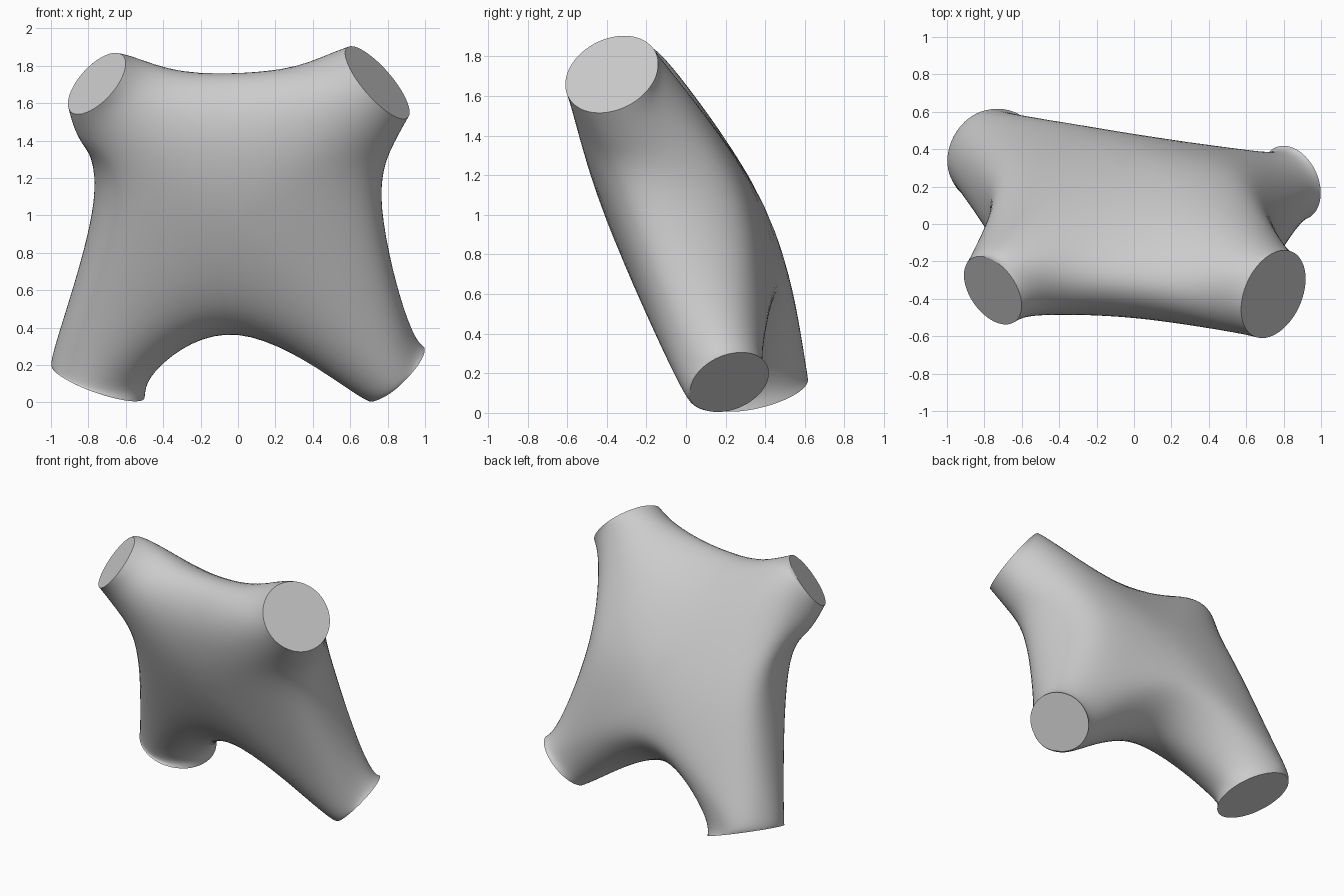
import bpy, bmesh, math
from mathutils import Vector

old = bpy.data.objects.get("Cube")
if old:
    bpy.data.objects.remove(old, do_unlink=True)

# Single grey material
grey = bpy.data.materials.new("plain_grey")
grey.use_nodes = True
colour = (0.6, 0.6, 0.6, 1)
grey.diffuse_color = colour
grey.node_tree.nodes["Principled BSDF"].inputs["Base Color"].default_value = colour

bm = bmesh.new()
crease = bm.edges.layers.float.new("crease_edge")

# Middle of the body: front and back poles, then the webs between arms
# (each web has a front, middle and back point)
front_dir = Vector((0, -0.92, -0.4))
front = bm.verts.new((0, -0.40, 0.98))
back = bm.verts.new((0, 0.39, 1.05))
web_points = {
    "top": [(0, -0.49, 1.56), (0, -0.32, 1.765), (0, -0.03, 1.62)],
    "bottom": [(0, -0.07, 0.45), (0, 0.21, 0.365), (0, 0.45, 0.58)],
    "left": [(0.66, -0.33, 1.02), (0.77, -0.07, 1.03), (0.61, 0.25, 1.07)],
    "right": [(-0.645, -0.27, 1.03), (-0.765, 0.03, 1.08), (-0.69, 0.30, 1.06)],
}
webs = {k: [bm.verts.new(p) for p in pts] for k, pts in web_points.items()}


def add_arm(level, side, centre, normal, radius, depth_scale, side_scale):
    """Join the webs and poles around one corner to a round flat end,
    through a wider oval ring a little behind it."""
    n = Vector(normal).normalized()
    f = (front_dir - n * front_dir.dot(n)).normalized()
    s = n.cross(f)
    outward = Vector((1 if side == "left" else -1, 0, -1 if level == "top" else 1))
    if s.dot(outward) < 0:
        s = -s
    tip_centre = Vector(centre)

    def ring(c, rf, rs):
        return [bm.verts.new(c + f * rf * math.cos(i * math.pi / 4) + s * rs * math.sin(i * math.pi / 4))
                for i in range(8)]

    root = [front, *webs[side], back, *reversed(webs[level])]
    middle = ring(tip_centre - n * 0.2, radius * depth_scale, radius * side_scale)
    tip = ring(tip_centre, radius, radius)
    for a, b in ((root, middle), (middle, tip)):
        for i in range(8):
            j = (i + 1) % 8
            bm.faces.new((a[i], a[j], b[j], b[i]))
    cap = bm.faces.new(tip)
    for e in cap.edges:
        e[crease] = 1.0
        e.smooth = False


# Four arms
add_arm("top", "left", (0.745, -0.375, 1.71), (0.72, -0.32, 0.62), 0.248, 1.1, 1.3)
add_arm("top", "right", (-0.755, -0.355, 1.705), (-0.66, -0.46, 0.60), 0.205, 1.22, 1.45)
add_arm("bottom", "left", (0.842, 0.22, 0.155), (0.66, 0.30, -0.69), 0.208, 1.15, 1.24)
add_arm("bottom", "right", (-0.748, 0.36, 0.11), (-0.32, 0.22, -0.90), 0.263, 1.06, 1.09)

bmesh.ops.recalc_face_normals(bm, faces=bm.faces)
for face in bm.faces:
    face.smooth = True
mesh = bpy.data.meshes.new("four_way_junction")
bm.to_mesh(mesh)
bm.free()
body = bpy.data.objects.new("four_way_junction", mesh)
bpy.context.collection.objects.link(body)
mesh.materials.append(grey)

# Smooth subdivision
sub = body.modifiers.new("smooth", "SUBSURF")
sub.levels = sub.render_levels = 3

# Push the cage outwards until the smooth surface passes through the set points
targets = [v.co.copy() for v in mesh.vertices]
for step in range(6):
    bpy.context.view_layer.update()
    evaluated = body.evaluated_get(bpy.context.evaluated_depsgraph_get())
    smooth = evaluated.to_mesh()
    reached = [smooth.vertices[i].co.copy() for i in range(len(targets))]
    evaluated.to_mesh_clear()
    for v, goal, now in zip(mesh.vertices, targets, reached):
        v.co += goal - now
    mesh.update()
    body.update_tag()
